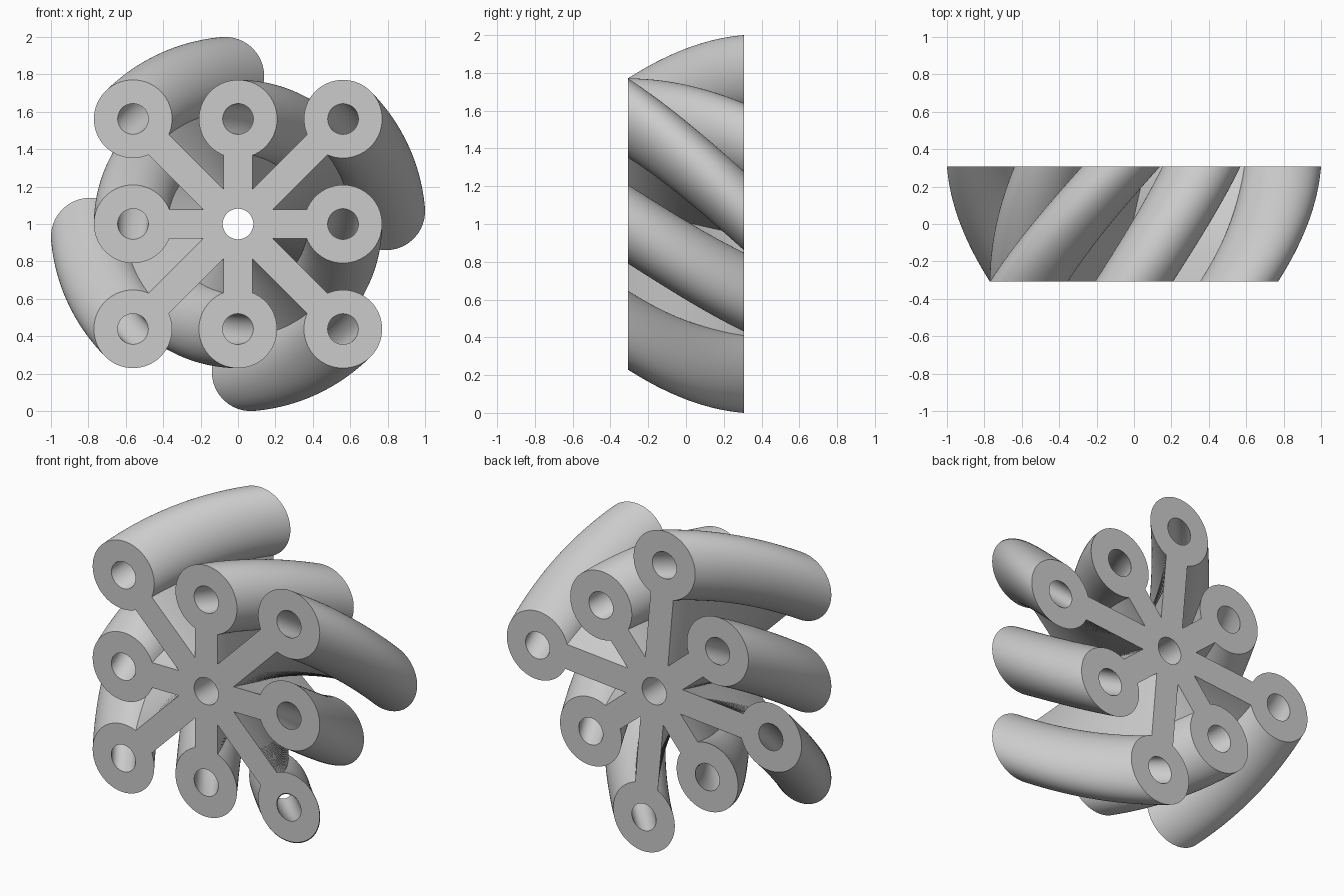
import bpy, bmesh
from math import sin, cos, pi, radians, asin, sqrt

cube = bpy.data.objects.get("Cube")
if cube:
    bpy.data.objects.remove(cube)

GRID = 0.5615        # spacing of the ring centres
RING = 0.209         # ring outer radius
HOLE = 0.082         # bore radius
HALF = 0.077         # half width of a spoke
DEPTH = 0.308        # half depth along y
TWIST = radians(40)  # total clockwise turn, front to back
LAYERS = 40

# One flat grey material
grey = bpy.data.materials.new("plain grey")
grey.use_nodes = True
colour = (0.6, 0.6, 0.6, 1)
grey.diffuse_color = colour
grey.node_tree.nodes["Principled BSDF"].inputs["Base Color"].default_value = colour


def arc(cx, cz, radius, start, end, steps):
    """Points along an arc, both ends included."""
    return [(cx + radius * cos(start + (end - start) * i / steps),
             cz + radius * sin(start + (end - start) * i / steps))
            for i in range(steps + 1)]


# Profile: outline of eight spokes with ring ends, plus nine bores
outline = []
bores = [arc(0, 0, HOLE, 0, 2 * pi, 48)[:-1]]
notch = HALF / sin(pi / 8)
neck = asin(HALF / RING)
for k in range(8):
    a = k * pi / 4
    reach = GRID * (sqrt(2) if k % 2 else 1)
    cx, cz = reach * cos(a), reach * sin(a)
    outline.append((notch * cos(a - pi / 8), notch * sin(a - pi / 8)))
    outline += arc(cx, cz, RING, a - pi + neck, a + pi - neck, 64)
    bores.append(arc(cx, cz, HOLE, 0, 2 * pi, 48)[:-1])

# Twisted extrusion: walls for every loop, then the two pierced end caps
bm = bmesh.new()
front_edges, back_edges = [], []
for loop in [outline] + bores:
    rows = []
    for j in range(LAYERS + 1):
        t = j / LAYERS
        c, s = cos(-TWIST * t), sin(-TWIST * t)
        y = DEPTH * (2 * t - 1)
        rows.append([bm.verts.new((x * c - z * s, y, 1 + x * s + z * c))
                     for x, z in loop])
    n = len(loop)
    for lower, upper in zip(rows, rows[1:]):
        for i in range(n):
            k = (i + 1) % n
            bm.faces.new((lower[i], lower[k], upper[k], upper[i]))
    for row, edges in ((rows[0], front_edges), (rows[-1], back_edges)):
        edges += [bm.edges.get((row[i], row[(i + 1) % n])) for i in range(n)]

for edges, side in ((front_edges, -1), (back_edges, 1)):
    bmesh.ops.triangle_fill(bm, edges=edges, use_beauty=True,
                            use_dissolve=False, normal=(0, side, 0))
bmesh.ops.recalc_face_normals(bm, faces=bm.faces[:])

mesh = bpy.data.meshes.new("twisted_spoked_rings")
bm.to_mesh(mesh)
bm.free()
mesh.materials.append(grey)
body = bpy.data.objects.new("twisted_spoked_rings", mesh)
bpy.context.collection.objects.link(body)

# Smooth walls, crisp cap rims and spoke corners
bpy.ops.object.select_all(action='DESELECT')
body.select_set(True)
bpy.context.view_layer.objects.active = body
bpy.ops.object.shade_smooth_by_angle(angle=radians(30))
